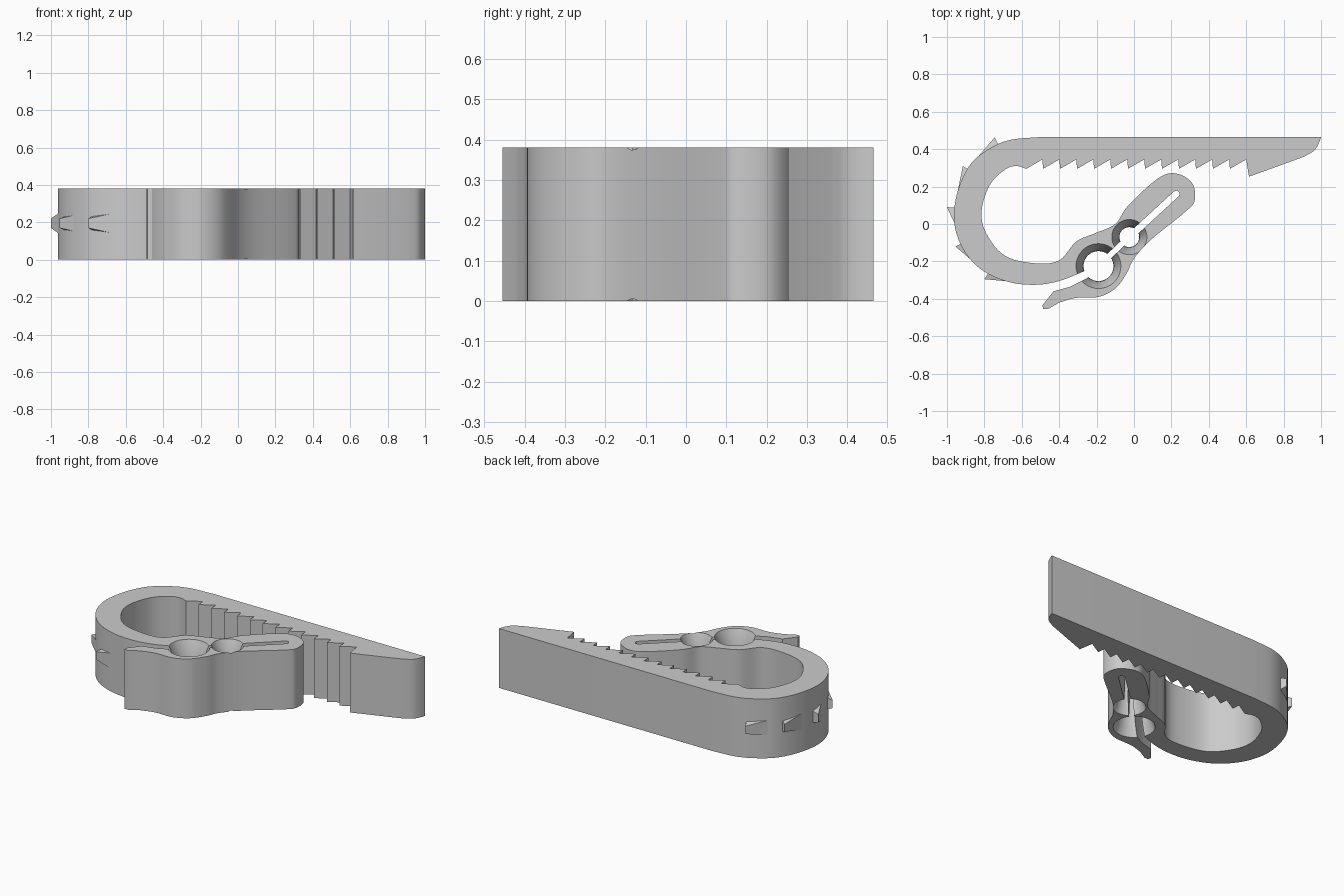
import bpy, bmesh, math
from mathutils import Vector

HEIGHT = 0.38

default = bpy.data.objects.get("Cube")
if default:
    bpy.data.objects.remove(default, do_unlink=True)

grey = bpy.data.materials.new("plain grey")
grey.use_nodes = True
colour = (0.6, 0.6, 0.6, 1)
grey.diffuse_color = colour
grey.node_tree.nodes["Principled BSDF"].inputs["Base Color"].default_value = colour


def smooth_path(points, steps=6):
    """Rounded path through the given points."""
    pts = [Vector(p) for p in points]
    pts = [pts[0] * 2 - pts[1]] + pts + [pts[-1] * 2 - pts[-2]]
    path = []
    for a, b, c, d in zip(pts, pts[1:], pts[2:], pts[3:]):
        for i in range(steps):
            t = i / steps
            path.append(b + (c - a) * (t / 2)
                        + (a * 2 - b * 5 + c * 4 - d) * (t * t / 2)
                        + (b * 3 - a - c * 3 + d) * (t ** 3 / 2))
    return path + [pts[-2]]


def finish(name, bm):
    bmesh.ops.recalc_face_normals(bm, faces=bm.faces)
    mesh = bpy.data.meshes.new(name)
    bm.to_mesh(mesh)
    bm.free()
    mesh.materials.append(grey)
    obj = bpy.data.objects.new(name, mesh)
    bpy.context.collection.objects.link(obj)
    return obj


def prism(name, outline, low, high):
    bm = bmesh.new()
    base = bm.faces.new([bm.verts.new((p[0], p[1], low)) for p in outline])
    top = bmesh.ops.extrude_face_region(bm, geom=[base])["geom"]
    bmesh.ops.translate(bm, vec=(0, 0, high - low),
                        verts=[v for v in top if isinstance(v, bmesh.types.BMVert)])
    return finish(name, bm)


def waisted_cutter(name, centre, waist, mouth, sides=40, rings=12):
    """Round hole, narrow at mid height and flared at both ends."""
    bm = bmesh.new()
    loops = []
    for i in range(-rings // 2 - 1, rings // 2 + 2):
        t = 2 * i / rings
        r = waist + (mouth - waist) * abs(t) ** 2
        z = HEIGHT / 2 * (1 + t)
        loops.append([bm.verts.new((centre.x + r * math.cos(a), centre.y + r * math.sin(a), z))
                      for a in (math.tau * k / sides for k in range(sides))])
    for lower, upper in zip(loops, loops[1:]):
        for k in range(sides):
            n = (k + 1) % sides
            bm.faces.new((lower[k], lower[n], upper[n], upper[k]))
    bm.faces.new(loops[0])
    bm.faces.new(loops[-1])
    return finish(name, bm)


def slot_cutter(name, start, end, width):
    """Straight slot with a round far end."""
    along = (end - start).normalized()
    side = Vector((-along.y, along.x)) * width / 2
    outline = [start + side, start - side]
    for k in range(9):
        a = math.pi * k / 8
        outline.append(end - side * math.cos(a) + along * (math.sin(a) * width / 2))
    return prism(name, outline, -0.1, HEIGHT + 0.1)


big_hole = Vector((-0.19, -0.225))
small_hole = Vector((-0.025, -0.07))
slot_end = Vector((0.225, 0.16))

# Outer wall of the hook, ending inside the large hole
outer_wall = smooth_path([
    (-.5, .465), (-.66, .45), (-.77, .405), (-.87, .325), (-.935, .2), (-.963, .055),
    (-.945, -.065), (-.89, -.17), (-.8, -.255), (-.67, -.31), (-.53, -.325),
    (-.4, -.305), (-.26, -.25)])
# Spring arm: thumb tab, outer side, rounded nose and back to the hook
tab = [(-.25, -.29), (-.34, -.335), (-.43, -.36), (-.49, -.435), (-.485, -.455), (-.46, -.455)]
arm = smooth_path([
    (-.4, -.42), (-.31, -.395), (-.19, -.39), (-.1, -.345), (-.04, -.265), (0, -.185),
    (.09, -.085), (.28, .07), (.325, .13), (.31, .22), (.225, .27), (.13, .245),
    (-.03, .1), (-.1, .0), (-.21, -.05), (-.31, -.095), (-.4, -.195), (-.53, -.21),
    (-.69, -.17), (-.79, -.05), (-.815, .07), (-.77, .21), (-.69, .29), (-.63, .31),
    (-.575, .295)])
# Row of saw teeth under the long bar
teeth = []
for i in range(13):
    x = -0.49 + i * 0.0908
    teeth += [(x, .345), (x + .004, .295)]
teeth[-1] = (.615, .253)
nose = smooth_path([(.91, .36), (.96, .39), (.985, .425), (1, .465)])

body = prism("clip_body", outer_wall + [big_hole] + tab + arm + teeth + nose, 0, HEIGHT)

# Flared holes and the slots joining them
cutters = [
    waisted_cutter("large_hole_cutter", big_hole, 0.08, 0.12),
    waisted_cutter("small_hole_cutter", small_hole, 0.053, 0.094),
    slot_cutter("short_slot_cutter", big_hole, small_hole, 0.03),
    slot_cutter("long_slot_cutter", small_hole, slot_end, 0.036),
]
bpy.context.view_layer.objects.active = body
for cutter in cutters:
    cutter.hide_render = True
    cut = body.modifiers.new(cutter.name, 'BOOLEAN')
    cut.operation = 'DIFFERENCE'
    cut.solver = 'EXACT'
    cut.object = cutter
    bpy.ops.object.modifier_apply(modifier=cut.name)
    bpy.data.objects.remove(cutter, do_unlink=True)

# Ratchet fins around the bend: steep at the tip, ramping down to the tail
fin_ends = [((-.745, .463), (-.86, .33)), ((-.915, .31), (-.948, .15)),
            ((-1, .09), (-.958, .0)), ((-.955, -.12), (-.82, -.235)),
            ((-.8, -.295), (-.66, -.308))]
bend_centre = Vector((-.55, .07))
fins = []
for number, ends in enumerate(fin_ends, 1):
    tip, tail = map(Vector, ends)
    root = tip + (bend_centre - tip).normalized() * 0.09
    ridge = tip.lerp(tail, 0.2)
    bm = bmesh.new()
    for point, half in ((tip, .025), (ridge, .022), (root, .055), (tail, .055)):
        for s in (-half, half):
            bm.verts.new((point.x, point.y, 0.195 + s))
    bmesh.ops.convex_hull(bm, input=bm.verts)
    fins.append(finish(f"ratchet_fin_{number}", bm))

bpy.ops.object.select_all(action='DESELECT')
body.select_set(True)
bpy.ops.object.shade_smooth_by_angle(angle=math.radians(30))
